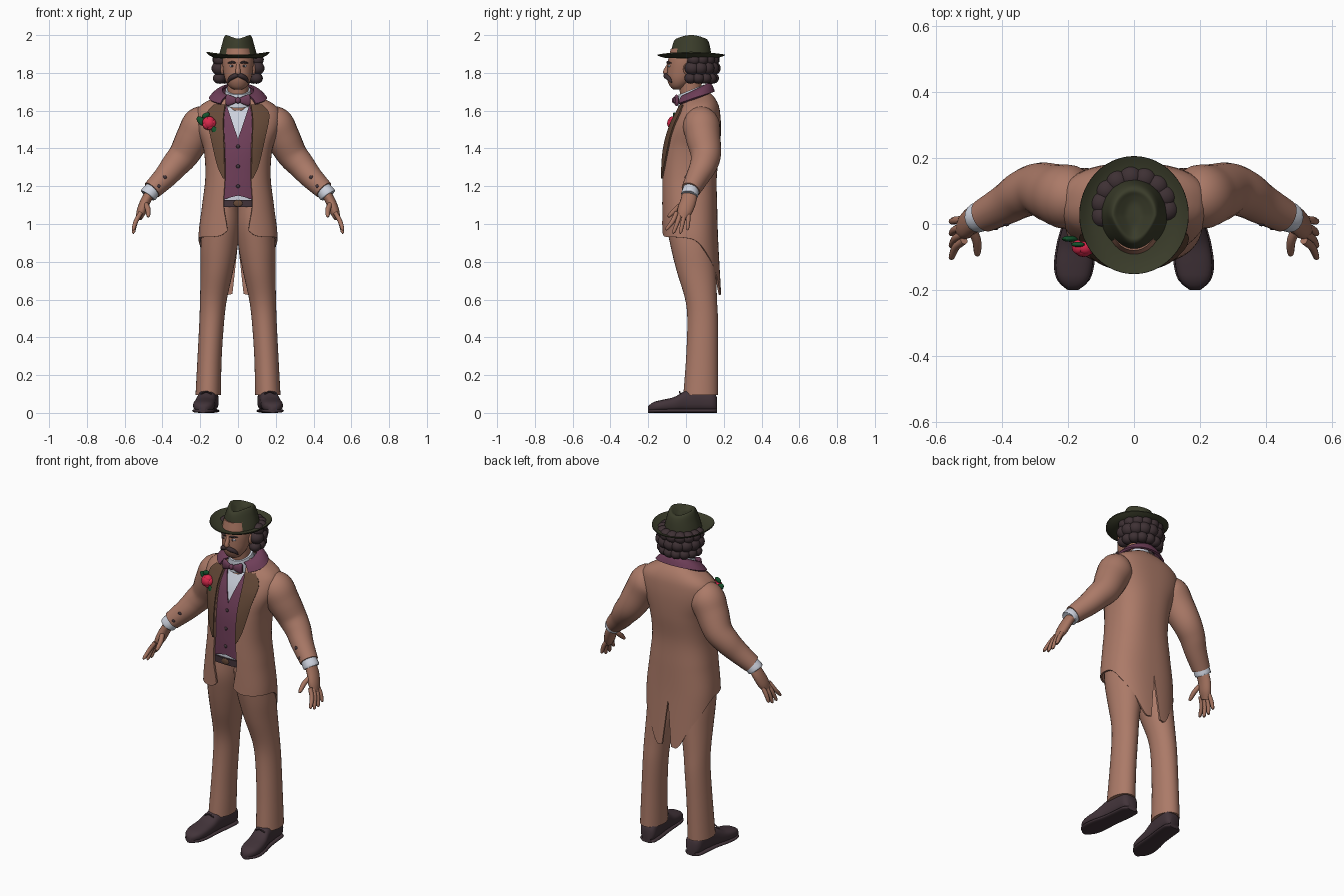
import bpy, bmesh
from math import sin, cos, pi, asin, copysign, radians
from mathutils import Vector, Matrix, Euler

cube = bpy.data.objects.get("Cube")
if cube:
    bpy.data.objects.remove(cube, do_unlink=True)


def material(name, rgb):
    m = bpy.data.materials.new(name)
    m.use_nodes = True
    m.diffuse_color = (*rgb, 1)
    for n in m.node_tree.nodes:
        if n.type == 'BSDF_PRINCIPLED':
            n.inputs["Base Color"].default_value = (*rgb, 1)
            n.inputs["Roughness"].default_value = 0.8
    return m


TAN = material("tan cloth", (.41, .195, .138))
SKIN = material("skin", (.38, .175, .118))
BROWN = material("brown lapel", (.127, .065, .038))
PURPLE = material("purple cloth", (.156, .048, .098))
OLIVE = material("olive felt", (.042, .045, .023))
HAIR = material("dark hair", (.048, .03, .034))
LEATHER = material("dark leather", (.055, .034, .042))
WHITE = material("white linen", (.61, .645, .73))
RED = material("rose red", (.68, .021, .07))
GREEN = material("leaf green", (.007, .09, .026))


def curve(table, t):
    """Smooth interpolation through rows of (t, values...)."""
    n = len(table)
    t = min(max(t, table[0][0]), table[-1][0])
    i = max(k for k in range(n - 1) if table[k][0] <= t)
    a, b = table[i], table[i + 1]
    p, q = table[max(i - 1, 0)], table[min(i + 2, n - 1)]
    h = b[0] - a[0]
    s = (t - a[0]) / h
    out = []
    for k in range(1, len(a)):
        ma = (b[k] - p[k]) / (b[0] - p[0]) * h
        mb = (q[k] - a[k]) / (q[0] - a[0]) * h
        d = b[k] - a[k]
        out.append(a[k] + s * (ma + s * ((3 * d - 2 * ma - mb) + s * (ma + mb - 2 * d))))
    return out


def finish(name, bm, mat, mirror=False, thick=0):
    bmesh.ops.recalc_face_normals(bm, faces=bm.faces)
    me = bpy.data.meshes.new(name)
    bm.to_mesh(me)
    bm.free()
    me.materials.append(mat)
    ob = bpy.data.objects.new(name, me)
    bpy.context.collection.objects.link(ob)
    if mirror:
        ob.modifiers.new("Mirror", 'MIRROR').merge_threshold = .0005
    if thick:
        sol = ob.modifiers.new("Solidify", 'SOLIDIFY')
        sol.thickness, sol.offset = thick, 0
    for o in bpy.context.selected_objects:
        o.select_set(False)
    bpy.context.view_layer.objects.active = ob
    ob.select_set(True)
    bpy.ops.object.convert(target='MESH')
    bpy.ops.object.shade_smooth_by_angle(angle=radians(50))
    return ob


def surface(name, rows, mat, closed=True, mirror=False, thick=0):
    """Skin a list of point rows; closed rows are capped at both ends."""
    bm = bmesh.new()
    vs = [[bm.verts.new(p) for p in r] for r in rows]
    n = len(rows[0])
    for r, s in zip(vs, vs[1:]):
        for j in range(n if closed else n - 1):
            k = (j + 1) % n
            bm.faces.new((r[j], r[k], s[k], s[j]))
    if closed:
        bm.faces.new(vs[0])
        bm.faces.new(vs[-1])
    return finish(name, bm, mat, mirror, thick)


def tube(name, pts, mat, mirror=True, wide=1, sides=16, steps=5):
    """Tapered tube through (x, y, z, radius) points; wide stretches it front to back."""
    table = [(i, *p) for i, p in enumerate(pts)]
    rows = []
    for i in range((len(pts) - 1) * steps + 1):
        t = i / steps
        *c, r = curve(table, t)
        tan = (Vector(curve(table, t + .05)[:3]) - Vector(curve(table, t - .05)[:3])).normalized()
        a = tan.cross(Vector((0, 1, 0))).normalized()
        b = a.cross(tan)
        rows.append([Vector(c) + r * (cos(w) * a + wide * sin(w) * b)
                     for w in (2 * pi * j / sides for j in range(sides))])
    return surface(name, rows, mat, mirror=mirror)


def loft(name, table, mat, mirror=False, tilt=0, steps=24, sides=32):
    """Stack of ellipses from rows of (z, cx, cy, rx, ry)."""
    rows = []
    for i in range(steps + 1):
        z = table[0][0] + (table[-1][0] - table[0][0]) * i / steps
        cx, cy, rx, ry = curve(table, z)
        rows.append([(cx + rx * sin(w), cy - ry * cos(w), z + tilt * (cy - ry * cos(w)))
                     for w in (2 * pi * j / sides for j in range(sides))])
    return surface(name, rows, mat, mirror=mirror)


def balls(name, items, mat, mirror=False):
    """Ellipsoids from (centre, radii, turn about y)."""
    bm = bmesh.new()
    for loc, size, turn in items:
        mt = Matrix.LocRotScale(Vector(loc), Euler((0, turn, 0)), Vector(size))
        bmesh.ops.create_uvsphere(bm, u_segments=16, v_segments=10, radius=1, matrix=mt)
    return finish(name, bm, mat, mirror)


# Torso cross-sections: height, half width, front y, back y
BODY = [(.6, .195, -.12, .183), (.92, .205, -.122, .165), (1.1, .185, -.126, .16),
        (1.25, .168, -.126, .158), (1.4, .178, -.115, .175), (1.52, .218, -.08, .18),
        (1.6, .215, -.04, .174), (1.635, .18, -.02, .165), (1.67, .115, -.005, .145),
        (1.69, .08, 0, .125)]


def body(z, a, off):
    rx, yf, yb = curve(BODY, z)
    ry = (yb - yf) / 2 + off
    c = cos(a)
    return Vector(((rx + off) * abs(sin(a)) ** .8,
                   (yf + yb) / 2 - ry * copysign(abs(c) ** .8, c), z))


def angle(x, z):
    return asin(min(1, (max(x, 0) / curve(BODY, z)[0]) ** 1.25))


def shell(name, mat, low, high, start, stop, off, thick=.01, n=36):
    """Half a garment wrapped around the torso from the start to the stop angle, mirrored."""
    rows = []
    for i in range(n + 1):
        row = []
        for j in range(n + 1):
            z = low(j / n) + (high - low(j / n)) * i / n
            a = start(z) + (stop(z) - start(z)) * j / n
            row.append(body(z, a, off))
            if a < 1e-5 or a > pi - 1e-5:
                row[-1].x = 0
        rows.append(row)
    return surface(name, rows, mat, closed=False, mirror=True, thick=thick)


# Tailcoat with rounded fronts, sweeping hem and back vent
EDGE = [(.9, .045), (1, .06), (1.1, .075), (1.25, .068), (1.4, .07), (1.55, .075), (1.63, .065), (1.7, .05)]
HEM = [(0, .965), (.06, .94), (.15, .932), (.45, .925), (.55, .9), (.65, .845), (.8, .75), (.94, .63), (1, .63)]
coat_edge = lambda z: angle(curve(EDGE, z)[0], z)
shell("tailcoat", TAN, lambda u: curve(HEM, u)[0], 1.69, coat_edge,
      lambda z: pi - angle((.9 - z) * .11, z), 0, n=48)
LAPEL = [(1.24, .074), (1.3, .1), (1.45, .135), (1.56, .158), (1.6, .15), (1.64, .11)]
shell("lapels", BROWN, lambda u: 1.24, 1.63, coat_edge,
      lambda z: angle(curve(LAPEL, z)[0], z), .009, .009)

# Waistcoat, shirt and belt
full = lambda z: pi
centre = lambda z: 0
shell("waistcoat", PURPLE, lambda u: 1.15 - .035 * min(1, u * 5), 1.63,
      lambda z: angle((z - 1.45) * .36, z), full, -.012, .006)
shell("shirt", WHITE, lambda u: 1.1, 1.67, centre, full, -.02, .004)
shell("belt", LEATHER, lambda u: 1.09, 1.128, centre, full, -.011, .01)
balls("belt_buckle", [((0, body(1.11, 0, -.005).y, 1.11), (.024, .005, .018), 0)], BROWN)
balls("waistcoat_buttons", [((0, body(z, 0, -.009).y, z), (.01, .006, .01), 0)
                            for z in (1.2, 1.305, 1.41)], LEATHER)

# Turned-down coat collar
rows = []
for k in range(7):
    f = k / 6
    row = []
    for j in range(25):
        w = radians(38 + 142 * j / 24)
        y = .045 - (.075 + .027 * f) * cos(w)
        x = (.083 + .067 * f) * sin(w) if j < 24 else 0
        row.append((x, y, 1.682 - .034 * f + (.5 - .15 * f) * y + .012 * sin(pi * f)))
    rows.append(row)
surface("coat_collar", rows, PURPLE, closed=False, mirror=True, thick=.012)

# Neck, shirt collar and bow tie
loft("neck", [(1.6, 0, .035, .06, .06), (1.7, 0, .025, .055, .058), (1.79, 0, .02, .055, .06)], SKIN)
loft("shirt_collar", [(1.63, 0, .03, .078, .072), (1.7, 0, .028, .066, .068)], WHITE, tilt=.4, steps=6)
tube("bow_tie", [(0, -.058, 1.655, .009), (.025, -.058, 1.655, .02), (.055, -.05, 1.655, .031),
                 (.064, -.048, 1.655, .022)], PURPLE, wide=.4)
balls("bow_knot", [((0, -.062, 1.655), (.014, .013, .017), 0)], PURPLE)

# Sleeves, buttons and cuffs
tube("sleeves", [(.13, .075, 1.58, .05), (.19, .08, 1.535, .095), (.235, .09, 1.46, .092),
                 (.285, .105, 1.37, .081), (.335, .092, 1.31, .072), (.385, .062, 1.25, .062),
                 (.455, .025, 1.18, .051)], TAN, sides=24)
balls("sleeve_buttons", [((.387, 0, 1.248), (.01, .007, .01), 0),
                         ((.42, -.012, 1.2), (.01, .007, .01), 0)], LEATHER, True)
tube("cuffs", [(.445, .03, 1.19, .043), (.472, .02, 1.158, .046), (.478, .018, 1.15, .042)], WHITE)

# Hands
tube("palms", [(.462, .022, 1.17, .026), (.49, .012, 1.12, .027), (.51, -.006, 1.07, .026),
               (.525, -.02, 1.03, .017)], SKIN, wide=1.55)
for i, finger in enumerate(("index", "middle", "ring", "little")):
    y, d = -.05 + .021 * i, -.1 + .036 * i
    tip = .95 + .008 * (i - 1.5) ** 2
    tube(finger + "_fingers", [(.515, y, 1.06, .012), (.54, y * .6 + d * .4, 1.015, .012),
                               (.553, d, tip + .008, .009), (.553, d, tip, .003)], SKIN, sides=10)
tube("thumbs", [(.495, -.01, 1.115, .013), (.477, -.05, 1.08, .014), (.475, -.088, 1.045, .01),
                (.476, -.096, 1.038, .003)], SKIN, sides=10)

# Trousers
loft("trousers", [(.095, .158, .078, .067, .092), (.3, .15, .085, .064, .084), (.5, .138, .088, .066, .081),
                  (.6, .13, .08, .071, .084), (.75, .112, .055, .086, .104), (.88, .1, .035, .098, .116),
                  (1, .088, .022, .098, .124), (1.12, .08, .02, .085, .12)], TAN, True, steps=36)

# Shoes: y, centre x, half width, height
SHOE = [(-.2, .185, .015, .036), (-.175, .184, .043, .056), (-.13, .182, .056, .068),
        (-.06, .175, .055, .085), (0, .165, .05, .118), (.08, .155, .05, .128),
        (.15, .15, .046, .11), (.165, .148, .03, .08)]


def shoe(name, low, top, grow):
    rows = []
    for i in range(25):
        y = -.2 + .365 * i / 24
        cx, w, h = curve(SHOE, y)
        h = min(h, top)
        ring = []
        for a in (2 * pi * j / 24 for j in range(24)):
            c, s = cos(a), sin(a)
            ring.append((cx + w * grow * copysign(abs(c) ** .75, c), y,
                         (h + low) / 2 + (h - low) / 2 * copysign(abs(s) ** .75, s)))
        rows.append(ring)
    surface(name, rows, LEATHER, mirror=True)


shoe("shoes", .008, 1, 1)
shoe("shoe_soles", 0, .022, 1.08)
tube("shoe_laces", [(.14, -.03, .1, .004), (.168, -.034, .112, .004), (.198, -.03, .1, .004)], HAIR, sides=8)

# Head and face
loft("head", [(1.712, 0, -.045, .022, .022), (1.725, 0, -.042, .044, .04), (1.76, 0, -.028, .066, .07),
              (1.81, 0, -.014, .078, .086), (1.87, 0, -.006, .082, .088), (1.93, 0, 0, .07, .08)], SKIN)
tube("nose", [(0, -.088, 1.852, .008), (0, -.106, 1.812, .013), (0, -.105, 1.8, .014),
              (0, -.098, 1.792, .006)], SKIN, mirror=False)
balls("ears", [((.082, .005, 1.82), (.012, .02, .03), 0)], SKIN, True)
balls("eyes", [((.031, -.086, 1.836), (.014, .01, .007), 0)], WHITE, True)
balls("pupils", [((.031, -.093, 1.836), (.006, .005, .006), 0)], HAIR, True)
tube("eyebrows", [(.012, -.1, 1.853, .003), (.03, -.096, 1.857, .006), (.054, -.08, 1.852, .003)], HAIR, sides=8)
tube("moustache", [(0, -.106, 1.787, .009), (.02, -.106, 1.783, .013), (.042, -.09, 1.769, .011),
                   (.054, -.076, 1.748, .003)], HAIR)

# Curly hair
curls = [((0, .055, 1.84), (.1, .1, .08), 0)]
for r, (z, size) in enumerate(((1.772, .033), (1.825, .042), (1.87, .037))):
    for j in range(9):
        w = radians(80 + 25 * j + 6 * (r - 1))
        curls.append(((.1 * sin(w), .05 - .092 * cos(w), z), (size, size, size * .9), 0))
balls("hair", curls, HAIR)

# Hat: turned-up brim, then a creased crown
rows = []
for f, lift in ((.55, 0), (.75, .1), (.9, .5), (1, 1), (.995, 1.25), (.9, .8), (.75, .35), (.55, .25)):
    rows.append([(.166 * f * sin(w), .027 - .179 * f * cos(w), 1.877 + lift * (.016 + .012 * sin(w) ** 2))
                 for w in (2 * pi * j / 48 for j in range(48))])
surface("hat_brim", rows, OLIVE)
CROWN = [(0, 1.876, .103, .108, 0), (1, 1.91, .096, .105, 0), (2, 1.95, .085, .098, .002),
         (3, 1.985, .075, .088, .012), (4, 2, .064, .074, .018), (5, 1.987, .045, .058, .012),
         (6, 1.972, .024, .036, .004), (7, 1.968, .004, .006, 0)]
rows = []
for i in range(29):
    z, rx, ry, dip = curve(CROWN, i / 4)
    pinch = .3 * min(1, i / 12)
    rows.append([(rx * sin(w) * (1 - pinch * max(0, cos(w))), .027 - ry * cos(w), min(2, z) - dip * cos(w) ** 2)
                 for w in (2 * pi * j / 48 for j in range(48))])
surface("hat_crown", rows, OLIVE)

# Rose on the right lapel
RX, RZ = -.153, 1.533
petals = [((RX, -.075, RZ), (.03, .025, .03), 0)]
for j in range(5):
    w = 2 * pi * j / 5
    petals.append(((RX + .02 * cos(w), -.07, RZ + .02 * sin(w)), (.024, .022, .017), pi / 2 - w))
balls("rose", petals, RED)
balls("rose_leaves", [((-.195, -.045, 1.545), (.03, .009, .018), .8),
                      ((-.118, -.083, 1.49), (.034, .008, .016), .9),
                      ((-.17, -.062, 1.575), (.022, .008, .014), -.5)], GREEN)
